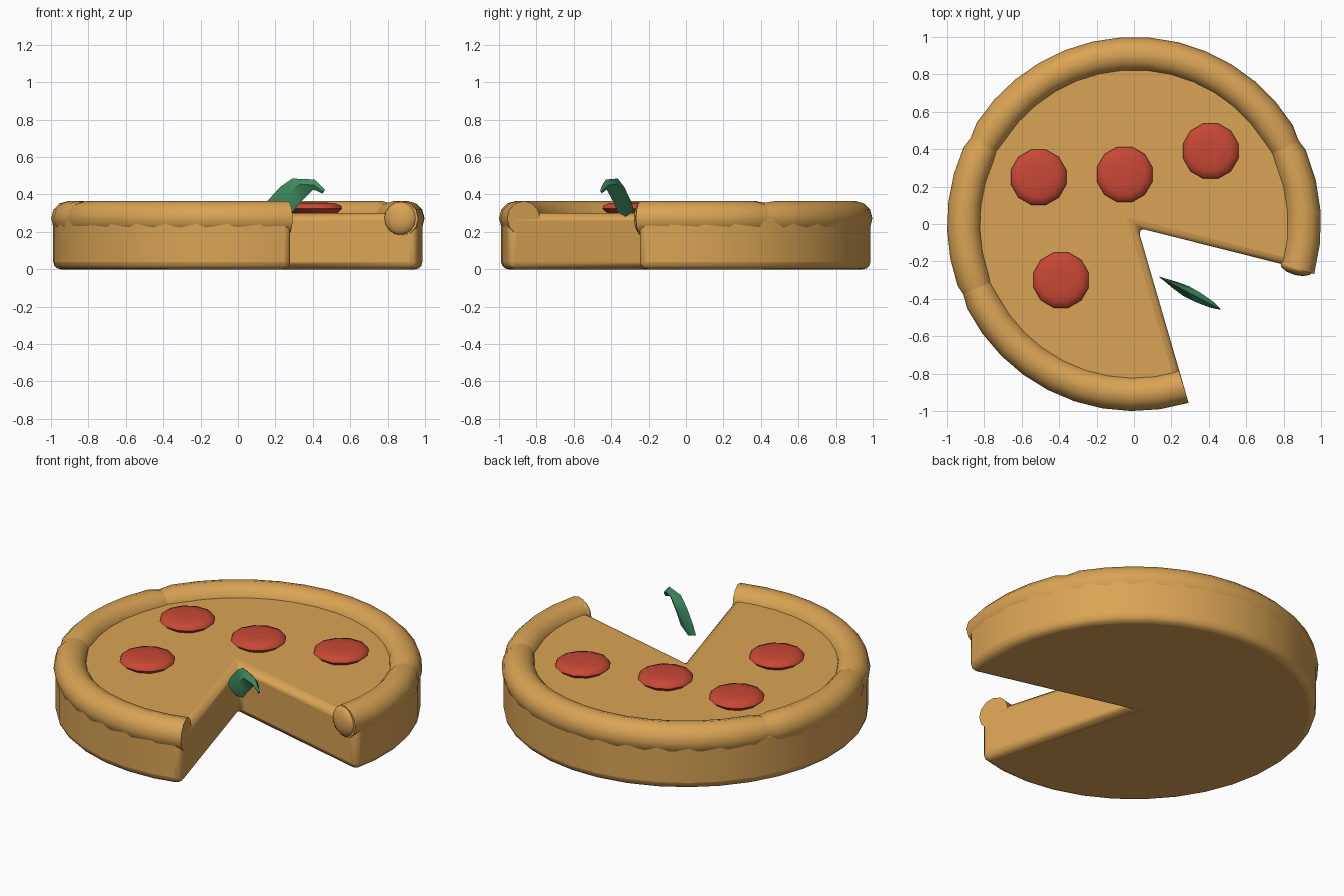
import bpy, bmesh, math
from mathutils import Vector

cube = bpy.data.objects.get("Cube")
if cube:
    bpy.data.objects.remove(cube, do_unlink=True)


def material(name, rgb):
    m = bpy.data.materials.new(name)
    m.use_nodes = True
    m.diffuse_color = (*rgb, 1)
    m.node_tree.nodes["Principled BSDF"].inputs["Base Color"].default_value = (*rgb, 1)
    return m


dough = material("baked dough", (0.70, 0.37, 0.09))
red = material("sausage red", (0.58, 0.065, 0.035))
green = material("leaf green", (0.05, 0.27, 0.12))


def finish(bm, name, mat, angle=60, bevel=0):
    bmesh.ops.recalc_face_normals(bm, faces=bm.faces)
    mesh = bpy.data.meshes.new(name)
    bm.to_mesh(mesh)
    bm.free()
    mesh.materials.append(mat)
    ob = bpy.data.objects.new(name, mesh)
    bpy.context.collection.objects.link(ob)
    if bevel:
        mod = ob.modifiers.new("rounded edges", 'BEVEL')
        mod.width, mod.segments = bevel, 3
        mod.limit_method, mod.angle_limit = 'ANGLE', math.radians(30)
    bpy.ops.object.select_all(action='DESELECT')
    ob.select_set(True)
    bpy.context.view_layer.objects.active = ob
    bpy.ops.object.shade_smooth_by_angle(angle=math.radians(angle))
    return ob


def loft(bm, rings, close=True):
    """Skin a list of closed rings of points, capping both ends."""
    loops = [[bm.verts.new(p) for p in ring] for ring in rings]
    n = len(loops[0])
    for a, b in zip(loops, loops[1:]):
        for i in range(n):
            j = (i + 1) % n
            bm.faces.new((a[i], a[j], b[j], b[i]))
    for end in (loops[0], loops[-1]):
        bm.faces.new(end)


def polar(r, deg, z=0):
    a = math.radians(deg)
    return Vector((r * math.cos(a), r * math.sin(a), z))


# Base: a thick disc with one slice removed
START, END = -15, 287
bm = bmesh.new()
steps = 30
outline = [polar(0.99, START + (END - START) * i / steps) for i in range(steps + 1)]
outline.append(Vector((0.02, -0.02, 0)))
loft(bm, [outline, [p + Vector((0, 0, 0.302)) for p in outline]])
finish(bm, "pizza_base", dough, 50, bevel=0.04)


# Crust: rolled rim pieces whose tapered tips overlap
def crust(name, a0, a1, taper0, taper1, size=1.0):
    bm = bmesh.new()
    count = max(4, round((a1 - a0) / 9))
    rings = []
    for i in range(count + 1):
        a = a0 + (a1 - a0) * i / count
        k = size * (taper0 if i == 0 else taper1 if i == count else 1)
        ring = []
        for s in range(12):
            t = math.tau * s / 12
            ring.append(polar(0.908 + 0.092 * k * math.cos(t), a, 0.272 + 0.093 * k * math.sin(t)))
        rings.append(ring)
    loft(bm, rings)
    finish(bm, name, dough, 65)


crust("crust_right", START - 0.5, 33, 1.0, 0.7)
crust("crust_back", 23, 156, 0.8, 0.8)
crust("crust_left", 147, 208, 0.7, 0.7)
crust("crust_front", 198, END, 0.8, 1.0)

# Rounded bulge and small drip on the open end of the right crust
bm = bmesh.new()
bmesh.ops.create_uvsphere(bm, u_segments=12, v_segments=8, radius=0.09)
bmesh.ops.scale(bm, vec=(1, 0.45, 1), verts=bm.verts)
bulge = finish(bm, "crust_end", dough)
bulge.location = polar(0.9, START, 0.272)
bulge.rotation_euler.z = math.radians(START)

# Sausage slices: low discs with a rounded twelve-sided rim
for i, (x, y) in enumerate([(-0.51, 0.25), (-0.05, 0.265), (0.41, 0.39), (-0.39, -0.30)]):
    bm = bmesh.new()
    rings = []
    for r, z in [(0.12, 0.295), (0.153, 0.325), (0.145, 0.341), (0.11, 0.354), (0.05, 0.357)]:
        rings.append([polar(r, 30 * s + 15, z) + Vector((x, y, 0)) for s in range(12)])
    loft(bm, rings)
    finish(bm, f"sausage_slice_{i + 1}", red, 70)

# Leaf: bent blade standing on edge, thick along the middle
edges = [((0.13, 0.32), (0.21, 0.28)), ((0.16, 0.368), (0.29, 0.305)),
         ((0.225, 0.44), (0.335, 0.36)), ((0.29, 0.485), (0.40, 0.425)),
         ((0.41, 0.48), (0.42, 0.42)), ((0.465, 0.425), (0.45, 0.405))]
thickness = [0.008, 0.022, 0.03, 0.028, 0.018, 0.004]
side = Vector((0.47, 0.88, 0))


def on_blade(p):
    return Vector((p[0], -0.28 - 0.53 * (p[0] - 0.13), p[1]))


bm = bmesh.new()
rings = []
for (top, low), t in zip(edges, thickness):
    a, b = on_blade(top), on_blade(low)
    mid = (a + b) / 2
    rings.append([a, mid + side * t, b, mid - side * t])
loft(bm, rings)
finish(bm, "leaf", green, 40)
